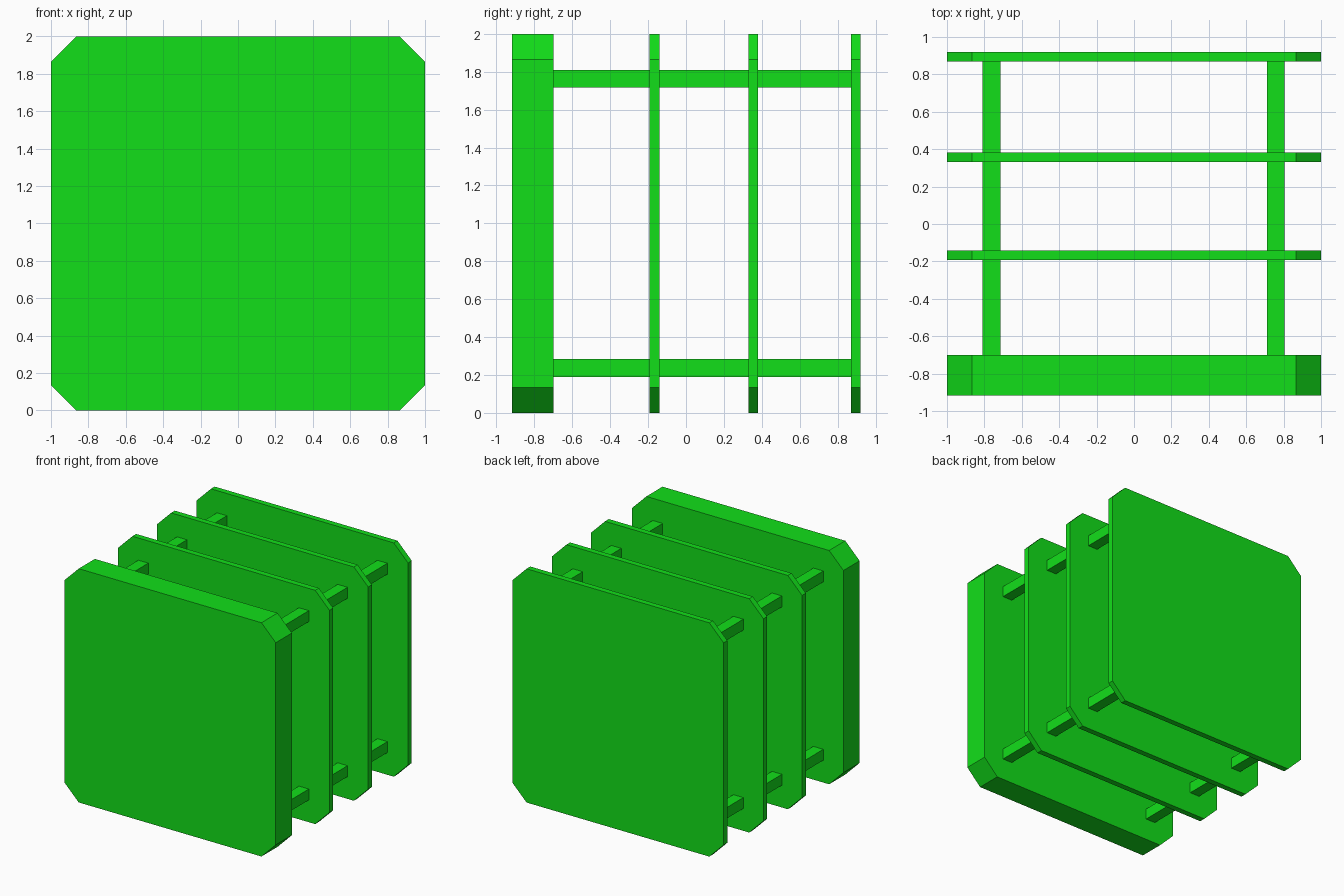
import bpy, bmesh

if "Cube" in bpy.data.objects:
    bpy.data.objects.remove(bpy.data.objects["Cube"])

green = bpy.data.materials.new("green")
green.diffuse_color = (0.006, 0.74, 0.01, 1)
green.use_nodes = True
green.node_tree.nodes["Principled BSDF"].inputs["Base Color"].default_value = green.diffuse_color


def extrude_y(name, outline, y0, y1):
    """Extrude an x-z outline from y0 to y1."""
    bm = bmesh.new()
    face = bm.faces.new([bm.verts.new((x, y0, z)) for x, z in outline])
    ext = bmesh.ops.extrude_face_region(bm, geom=[face])
    verts = [v for v in ext["geom"] if isinstance(v, bmesh.types.BMVert)]
    bmesh.ops.translate(bm, verts=verts, vec=(0, y1 - y0, 0))
    bmesh.ops.recalc_face_normals(bm, faces=bm.faces)
    mesh = bpy.data.meshes.new(name)
    bm.to_mesh(mesh)
    bm.free()
    mesh.materials.append(green)
    obj = bpy.data.objects.new(name, mesh)
    bpy.context.collection.objects.link(obj)
    return obj


# Plates: squares with clipped corners, the front one thick
c = 0.135
plate = [(-1 + c, 0), (1 - c, 0), (1, c), (1, 2 - c),
         (1 - c, 2), (-1 + c, 2), (-1, 2 - c), (-1, c)]
plates = {
    "front_plate": (-0.918, -0.70),
    "inner_plate_front": (-0.192, -0.141),
    "inner_plate_back": (0.331, 0.381),
    "back_plate": (0.87, 0.92),
}
for name, (y0, y1) in plates.items():
    extrude_y(name, plate, y0, y1)

# Spacer bars: one square bar near each corner, split between the plates
h = 0.047
spans = list(plates.values())
for side, x in (("left", -0.762), ("right", 0.758)):
    for level, z in (("lower", 0.237), ("upper", 1.763)):
        square = [(x - h, z - h), (x + h, z - h), (x + h, z + h), (x - h, z + h)]
        for i in range(len(spans) - 1):
            extrude_y(f"{level}_{side}_bar_{i + 1}", square,
                      spans[i][1], spans[i + 1][0])
